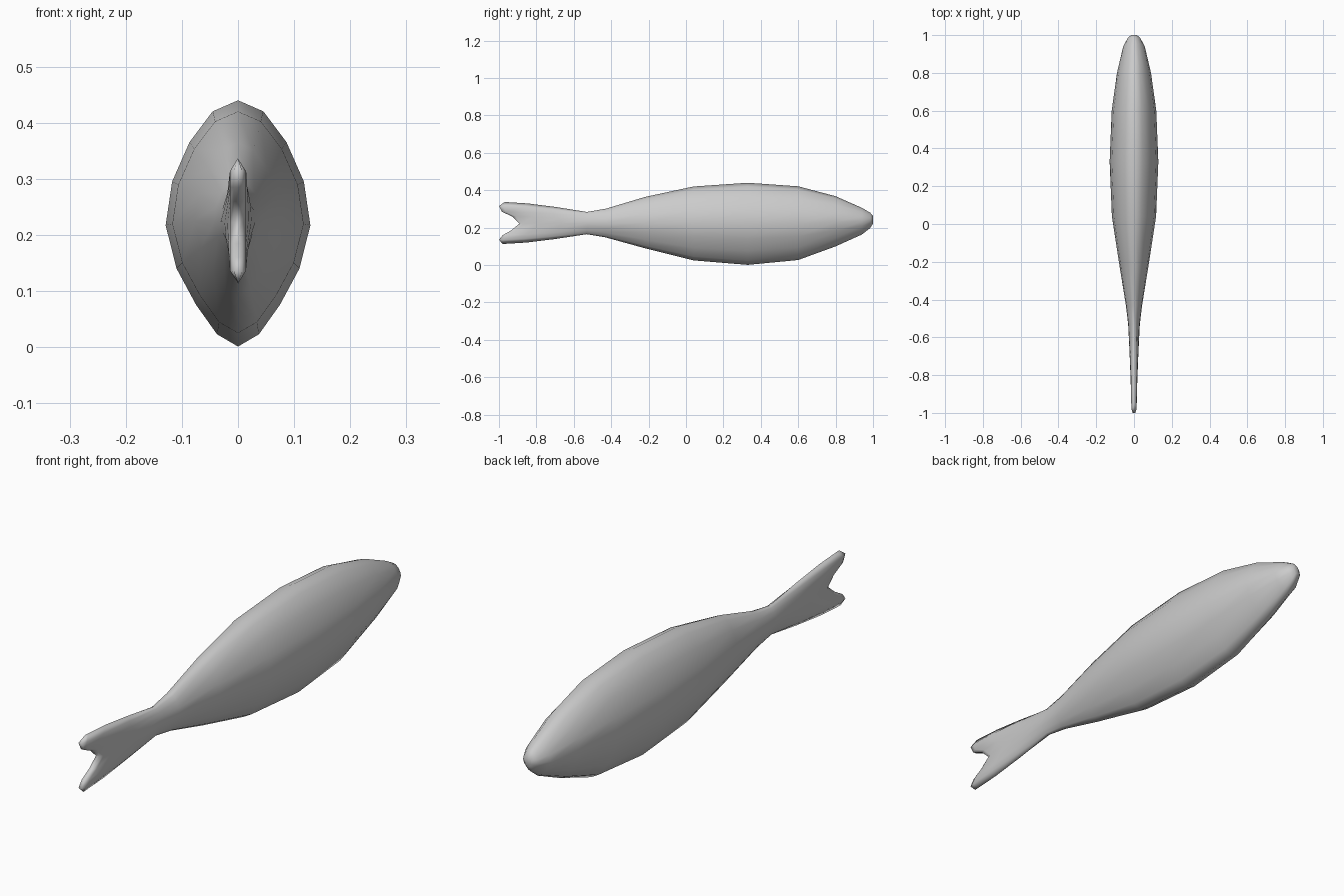
import bpy, bmesh

if "Cube" in bpy.data.objects:
    bpy.data.objects.remove(bpy.data.objects["Cube"])

# Half cross-section of the body from back ridge to belly, (x, z) in -1..1
HALF = [(0, 1), (.35, .91), (.67, .66), (.91, .34), (1, -.015),
        (.85, -.365), (.58, -.66), (.29, -.9), (0, -1)]

# Body stations: y, bottom z, top z, half width
BODY = [(1.0, .222, .262, .016), (.985, .198, .28, .033), (.94, .163, .306, .057),
        (.8, .1, .368, .09), (.6, .027, .421, .118), (.33, .001, .44, .129),
        (.04, .025, .42, .117), (-.22, .09, .364, .077), (-.43, .148, .301, .043),
        (-.53, .165, .284, .031)]

# Forked trailing edge of the tail, (y, z) for each level of the section
FORK = [(-.97, .337), (-1, .315), (-.985, .285), (-.93, .26), (-.89, .222),
        (-.935, .185), (-.98, .16), (-1, .135), (-.98, .113)]


def body_levels(y, low, high, width):
    mid, half = (low + high) / 2, (high - low) / 2
    return [(x * width, y, mid + z * half) for x, z in HALF]


def tail_levels(t, spread, width):
    root = body_levels(*BODY[-1])
    out = []
    for k, ((x, y, z), (fy, fz)) in enumerate(zip(root, FORK)):
        flat = 0 if k in (0, 8) else HALF[k][0] * (1 - t) + .9 * t
        out.append((flat * width, y + (fy - y) * t, z + (fz - z) * spread))
    return out


bm = bmesh.new()


def ring(levels):
    right = [bm.verts.new(p) for p in levels]
    left = [bm.verts.new((-x, y, z)) for x, y, z in levels[1:-1]]
    return right + left[::-1]


# Body and tail as one continuous skin
rings = [ring(body_levels(*s)) for s in BODY]
rings += [ring(tail_levels(*s)) for s in
          [(.38, .5, .025), (.72, .86, .02), (.95, .98, .016), (1, 1, .008)]]
n = len(rings[0])
for a, b in zip(rings, rings[1:]):
    for i in range(n):
        j = (i + 1) % n
        bm.faces.new((a[i], a[j], b[j], b[i]))

# Nose cap and thin trailing edge strip
bm.faces.new(rings[0])
end = rings[-1]
for k in range(8):
    quad = [end[k], end[k + 1], end[(n - k - 1) % n], end[(n - k) % n]]
    bm.faces.new(list(dict.fromkeys(quad)))

bmesh.ops.recalc_face_normals(bm, faces=bm.faces)
for f in bm.faces:
    f.smooth = True
mesh = bpy.data.meshes.new("fish_body")
bm.to_mesh(mesh)
bm.free()
fish = bpy.data.objects.new("fish_body", mesh)
bpy.context.collection.objects.link(fish)
